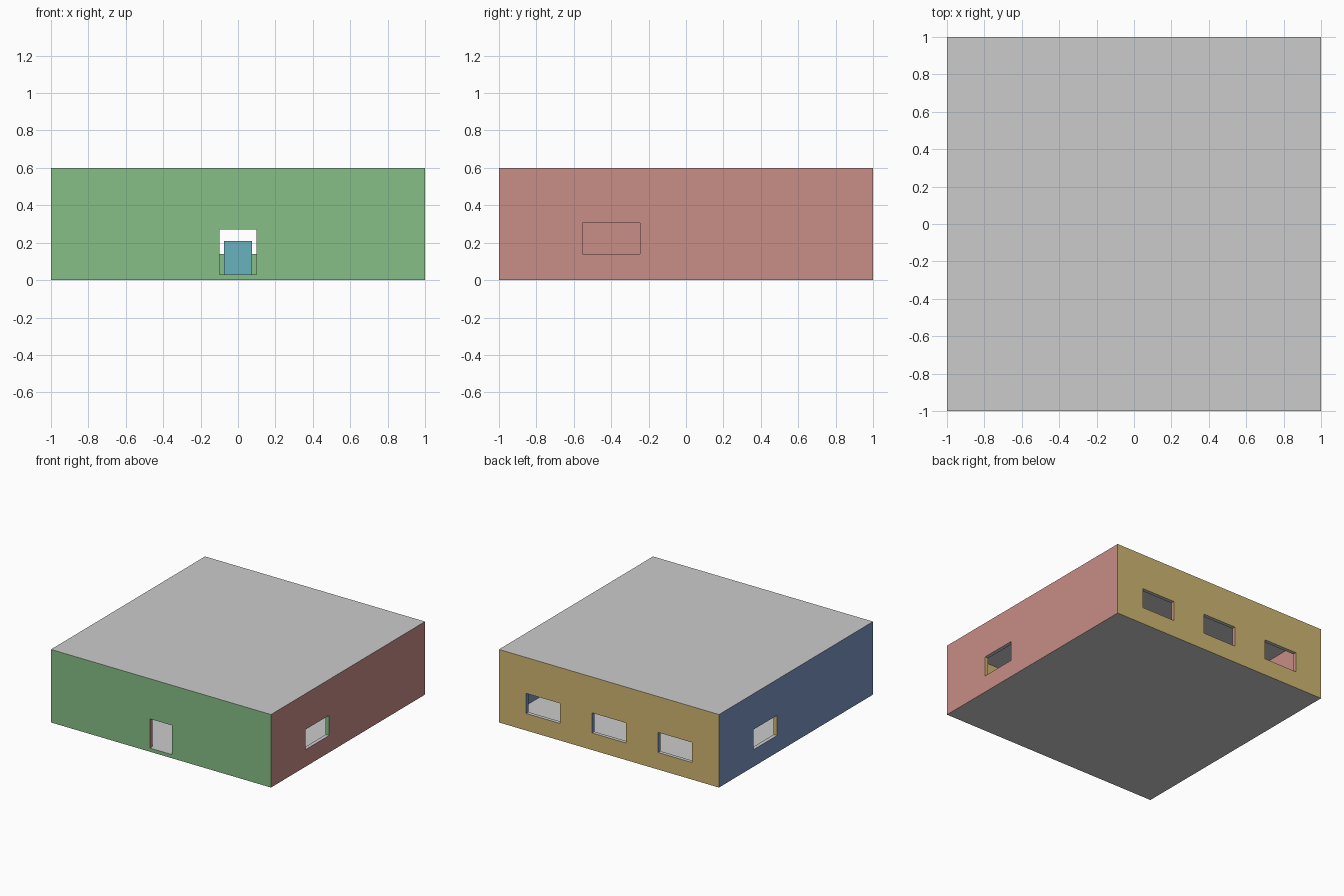
import bpy

if "Cube" in bpy.data.objects:
    bpy.data.objects.remove(bpy.data.objects["Cube"])

T = 0.03  # wall, floor and roof thickness


def box(name, lo, hi):
    """Axis-aligned box from its lowest to its highest corner."""
    centre = [(a + b) / 2 for a, b in zip(lo, hi)]
    bpy.ops.mesh.primitive_cube_add(size=1, location=centre)
    ob = bpy.context.object
    ob.name = name
    ob.scale = [b - a for a, b in zip(lo, hi)]
    bpy.ops.object.transform_apply(location=True, rotation=False, scale=True)
    return ob


def material(name, rgb):
    mat = bpy.data.materials.new(name)
    mat.diffuse_color = (*rgb, 1)
    mat.use_nodes = True
    mat.node_tree.nodes["Principled BSDF"].inputs["Base Color"].default_value = mat.diffuse_color
    return mat


def cut(target, lo, hi):
    """Subtract a box from the target, then remove the cutter."""
    cutter = box("cutter", lo, hi)
    cutter.hide_render = True
    mod = target.modifiers.new("cut", 'BOOLEAN')
    mod.operation = 'DIFFERENCE'
    mod.solver = 'EXACT'
    mod.object = cutter
    bpy.context.view_layer.objects.active = target
    bpy.ops.object.modifier_apply(modifier=mod.name)
    bpy.data.objects.remove(cutter, do_unlink=True)


# Hollow building shell with closed floor and roof
shell = box("building_shell", (-1, -1, 0), (1, 1, 0.6))
cut(shell, (-1 + T, -1 + T, T), (1 - T, 1 - T, 0.6 - T))

# Front doorway, level with the floor
cut(shell, (-0.1, -1.1, T), (0.1, -0.98 + T, 0.27))

# Three back windows
z0, z1 = 0.14, 0.305
for x in (-0.6, 0, 0.6):
    cut(shell, (x - 0.153, 0.9, z0), (x + 0.153, 1.1, z1))

# One window in each side wall, diagonally opposite
cut(shell, (0.9, -0.553, z0), (1.1, -0.247, z1))
cut(shell, (-1.1, 0.247, z0), (-0.9, 0.553, z1))

# Colour each face by the way it points; floors and ceilings stay grey
shell.data.materials.clear()
for name, rgb in (("plain", (0.8, 0.8, 0.8)),
                  ("right_red", (0.58, 0.27, 0.24)),
                  ("left_blue", (0.20, 0.31, 0.56)),
                  ("back_yellow", (0.63, 0.47, 0.165)),
                  ("front_green", (0.24, 0.52, 0.24))):
    shell.data.materials.append(material(name, rgb))
for face in shell.data.polygons:
    n = face.normal
    directions = (0.5, n.x, -n.x, n.y, -n.y)
    face.material_index = directions.index(max(directions))

# Small block standing on the floor inside
block = box("inner_block", (-0.075, -0.075, T), (0.075, 0.075, 0.21))
block.data.materials.append(material("teal", (0.135, 0.45, 0.51)))
